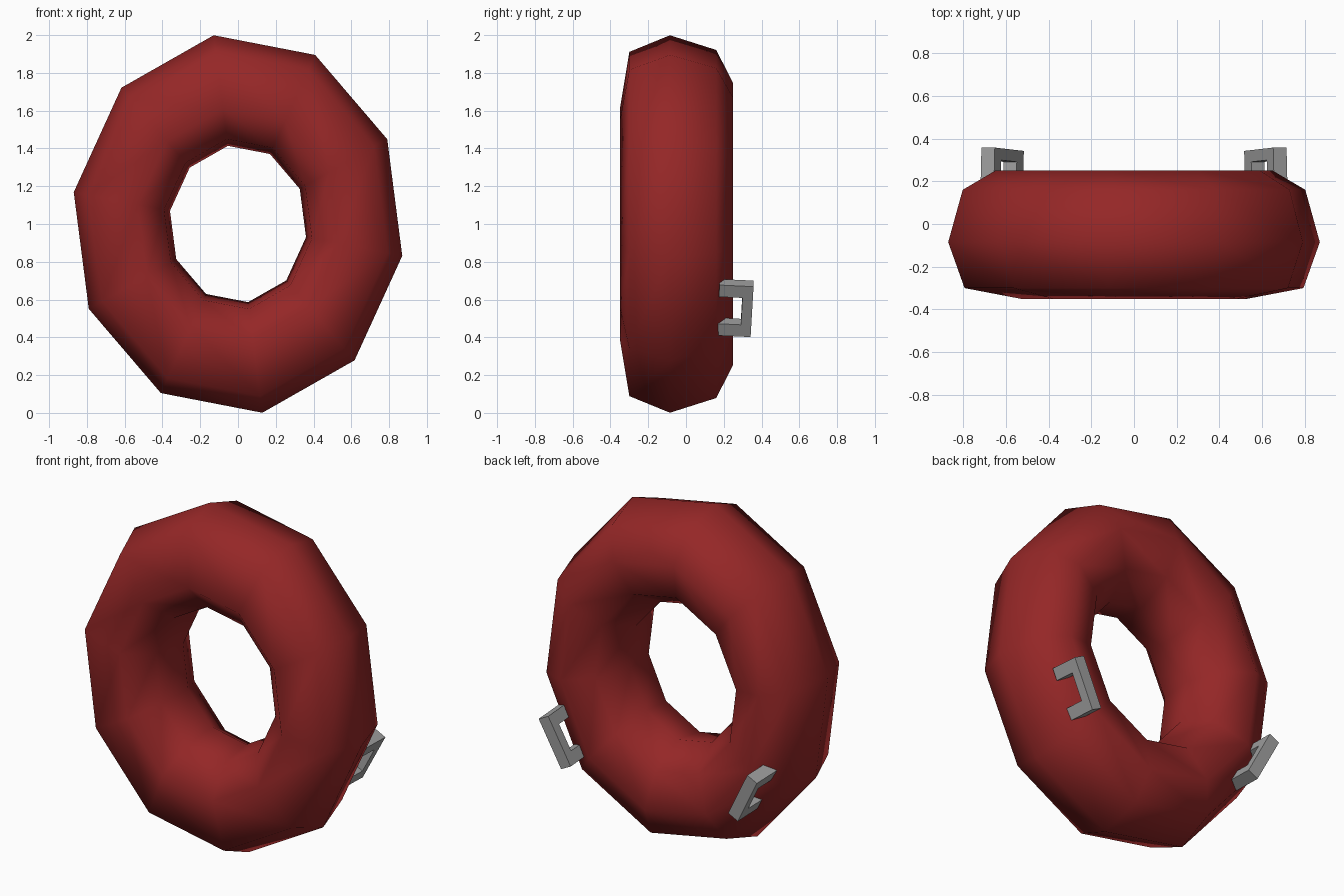
import bpy, bmesh
from math import sin, cos, radians
from mathutils import Matrix, Vector

cube = bpy.data.objects.get("Cube")
if cube:
    bpy.data.objects.remove(cube, do_unlink=True)


def material(name, rgb):
    m = bpy.data.materials.new(name)
    m.use_nodes = True
    m.diffuse_color = (*rgb, 1)
    m.node_tree.nodes["Principled BSDF"].inputs["Base Color"].default_value = (*rgb, 1)
    return m


def finish(bm, name, mat, smooth):
    bmesh.ops.recalc_face_normals(bm, faces=bm.faces)
    for f in bm.faces:
        f.smooth = smooth
    mesh = bpy.data.meshes.new(name)
    bm.to_mesh(mesh)
    bm.free()
    mesh.materials.append(mat)
    obj = bpy.data.objects.new(name, mesh)
    bpy.context.collection.objects.link(obj)
    return obj


red = material("dark_red", (0.30, 0.02, 0.02))
grey = material("metal_grey", (0.35, 0.35, 0.35))

# Ring: a faceted cross-section (radius factor, depth) swept around an oval
SEGMENTS, RX, RZ, START = 10, 0.882, 1.01, radians(-9.6)
section = [(1, -0.085), (0.922, 0.16), (0.746, 0.25), (0.53, 0.19),
           (0.414, 0), (0.45, -0.21), (0.61, -0.35), (0.912, -0.30)]
bm = bmesh.new()
loops = []
for i in range(SEGMENTS):
    a = START + radians(360 / SEGMENTS) * i
    loops.append([bm.verts.new((RX * r * cos(a), y, 1 + RZ * r * sin(a)))
                  for r, y in section])
for i, loop in enumerate(loops):
    nxt = loops[(i + 1) % SEGMENTS]
    for j in range(len(section)):
        k = (j + 1) % len(section)
        bm.faces.new((loop[j], loop[k], nxt[k], nxt[j]))
finish(bm, "ring", red, True)

# Brackets: a C profile in depth and height, extruded to width and tilted
LENGTH, WIDTH, ARM, BAR, DEPTH = 0.30, 0.07, 0.07, 0.055, 0.18
h, d = LENGTH / 2, DEPTH / 2
c_profile = [(-d, -h), (d, -h), (d, h), (-d, h),
             (-d, h - ARM), (d - BAR, h - ARM), (d - BAR, ARM - h), (-d, ARM - h)]
for side, name in ((1, "left_bracket"), (-1, "right_bracket")):
    bm = bmesh.new()
    face = bm.faces.new([bm.verts.new((-WIDTH / 2, y, z)) for y, z in c_profile])
    ext = bmesh.ops.extrude_face_region(bm, geom=[face])
    moved = [v for v in ext["geom"] if isinstance(v, bmesh.types.BMVert)]
    bmesh.ops.translate(bm, verts=moved, vec=(WIDTH, 0, 0))
    place = (Matrix.Translation(Vector((side * 0.617, 0.26, 0.555)))
             @ Matrix.Rotation(radians(side * 27), 4, "Y")
             @ Matrix.Rotation(radians(-3), 4, "X"))
    bmesh.ops.transform(bm, matrix=place, verts=bm.verts)
    finish(bm, name, grey, False)
